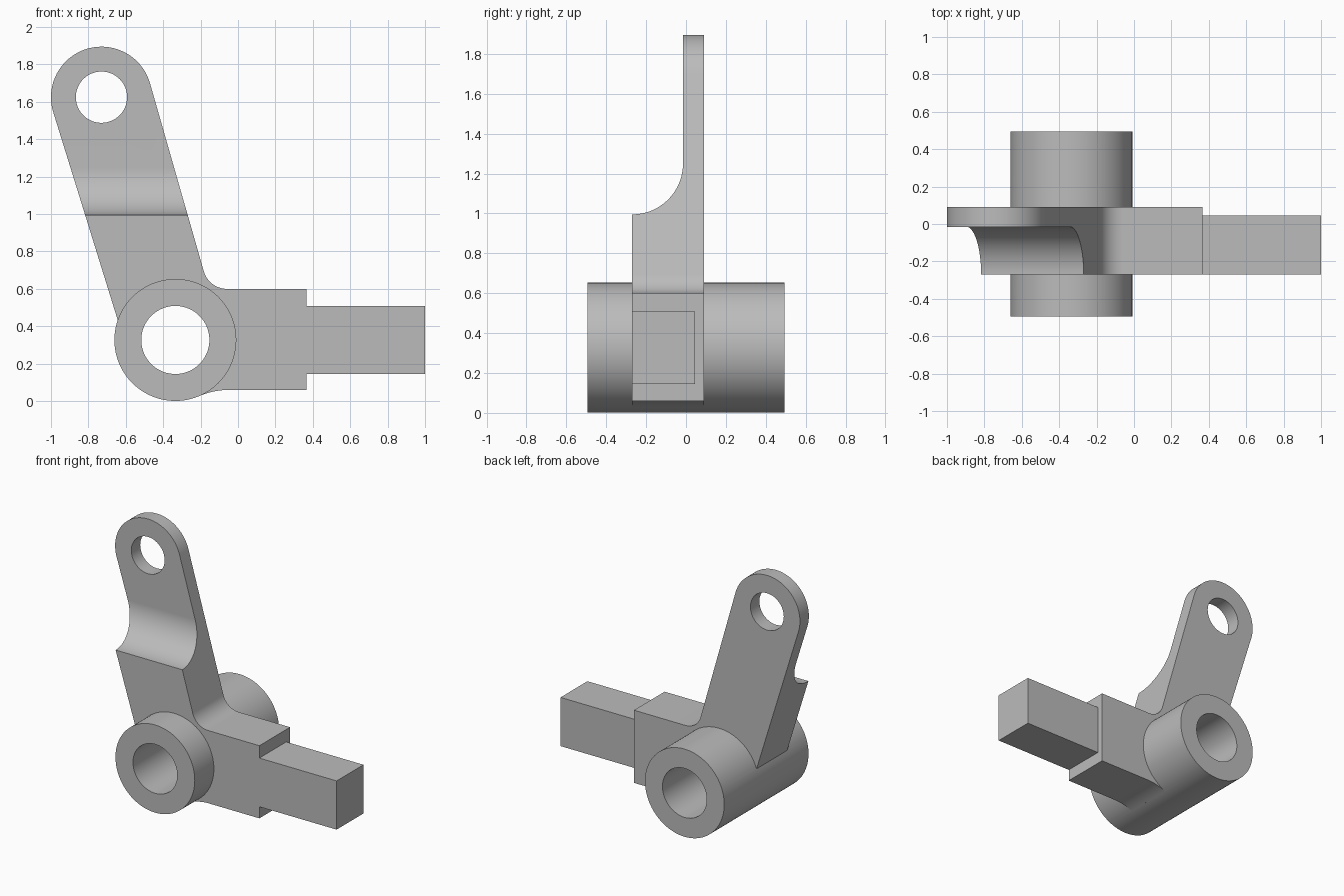
import bpy
from math import cos, sin, radians, sqrt, atan2, degrees

cube = bpy.data.objects.get("Cube")
if cube:
    bpy.data.objects.remove(cube, do_unlink=True)

steel = bpy.data.materials.new("plain_grey")
steel.use_nodes = True
GREY = (0.5, 0.5, 0.5, 1)
steel.diffuse_color = GREY
steel.node_tree.nodes["Principled BSDF"].inputs["Base Color"].default_value = GREY


def arc(cx, cz, r, start, end, n=24):
    angles = [radians(start + (end - start) * i / n) for i in range(n + 1)]
    return [(cx + r * cos(a), cz + r * sin(a)) for a in angles]


def prism(name, profile, lo, hi, axis="Y"):
    """Extrude a closed profile: (x, z) along Y, or (y, z) along X."""
    n = len(profile)
    place = (lambda u, v, d: (u, d, v)) if axis == "Y" else (lambda u, v, d: (d, u, v))
    verts = [place(u, v, d) for d in (lo, hi) for u, v in profile]
    faces = [list(range(n)), list(range(2 * n - 1, n - 1, -1))]
    faces += [[i, i + n, (i + 1) % n + n, (i + 1) % n] for i in range(n)]
    if axis == "X":
        faces = [f[::-1] for f in faces]
    mesh = bpy.data.meshes.new(name)
    mesh.from_pydata(verts, [], [f if axis == "Y" else f[::-1] for f in faces])
    mesh.materials.append(steel)
    # consistent outward normals
    import bmesh
    bm = bmesh.new()
    bm.from_mesh(mesh)
    bmesh.ops.recalc_face_normals(bm, faces=bm.faces)
    bm.to_mesh(mesh)
    bm.free()
    obj = bpy.data.objects.new(name, mesh)
    bpy.context.collection.objects.link(obj)
    return obj


def disc(name, centre, r, lo, hi):
    return prism(name, arc(*centre, r, 0, 360, 96)[:-1], lo, hi)


def combine(body, tool, operation):
    tool.hide_render = True
    bpy.context.view_layer.objects.active = body
    mod = body.modifiers.new(operation.lower(), "BOOLEAN")
    mod.operation, mod.solver, mod.object = operation, "EXACT", tool
    bpy.ops.object.modifier_apply(modifier=mod.name)
    bpy.data.objects.remove(tool, do_unlink=True)


HUB, HUB_R, BORE_R = (-0.335, 0.327), 0.326, 0.182
EYE, EYE_R, EYE_HOLE_R = (-0.73, 1.625), 0.27, 0.137
FRONT, BACK, THIN_FRONT = -0.27, 0.09, -0.015
BOTTOM, TOP, STEP_X = 0.06, 0.60, 0.365

# Underside fillet, tangent to the hub and to the block
blend = 0.4
drop = HUB[1] - BOTTOM + blend
blend_x = HUB[0] + sqrt((HUB_R + blend) ** 2 - drop ** 2)
blend_end = degrees(atan2(drop, HUB[0] - blend_x))

# Bracket plate: lever arm and block in one outline
outline = arc(*EYE, EYE_R, 16, 197.2, 48)
outline += [(-0.611, 0.33), (HUB[0], 0.08)]
outline += arc(blend_x, BOTTOM - blend, blend, blend_end, 90, 12)
outline += [(STEP_X, BOTTOM), (STEP_X, TOP)]
outline += arc(-0.058, TOP + 0.13, 0.13, 270, 196, 16)
body = prism("lever_bracket", outline, FRONT, BACK)

# Scooped relief that thins the front of the arm
scoop = [(-0.6, 0.995)] + arc(FRONT, 1.25, FRONT * -1 + THIN_FRONT, -90, 0)
scoop += [(THIN_FRONT, 2.1), (-0.6, 2.1)]
combine(body, prism("arm_relief", scoop, -1.3, 0.3, "X"), "DIFFERENCE")

# Square bar, hub barrel, and the two holes
bar = [(0.2, 0.146), (1.0, 0.146), (1.0, 0.508), (0.2, 0.508)]
combine(body, prism("square_bar", bar, FRONT, 0.045), "UNION")
combine(body, disc("hub", HUB, HUB_R, -0.495, 0.495), "UNION")
combine(body, disc("hub_bore", HUB, BORE_R, -0.8, 0.8), "DIFFERENCE")
combine(body, disc("eye_hole", EYE, EYE_HOLE_R, -0.8, 0.8), "DIFFERENCE")

# Smooth round walls, crisp edges
bpy.ops.object.select_all(action="DESELECT")
body.select_set(True)
bpy.context.view_layer.objects.active = body
bpy.ops.object.shade_smooth_by_angle(angle=radians(20))
normals = body.modifiers.new("weighted_normals", "WEIGHTED_NORMAL")
normals.keep_sharp = True
